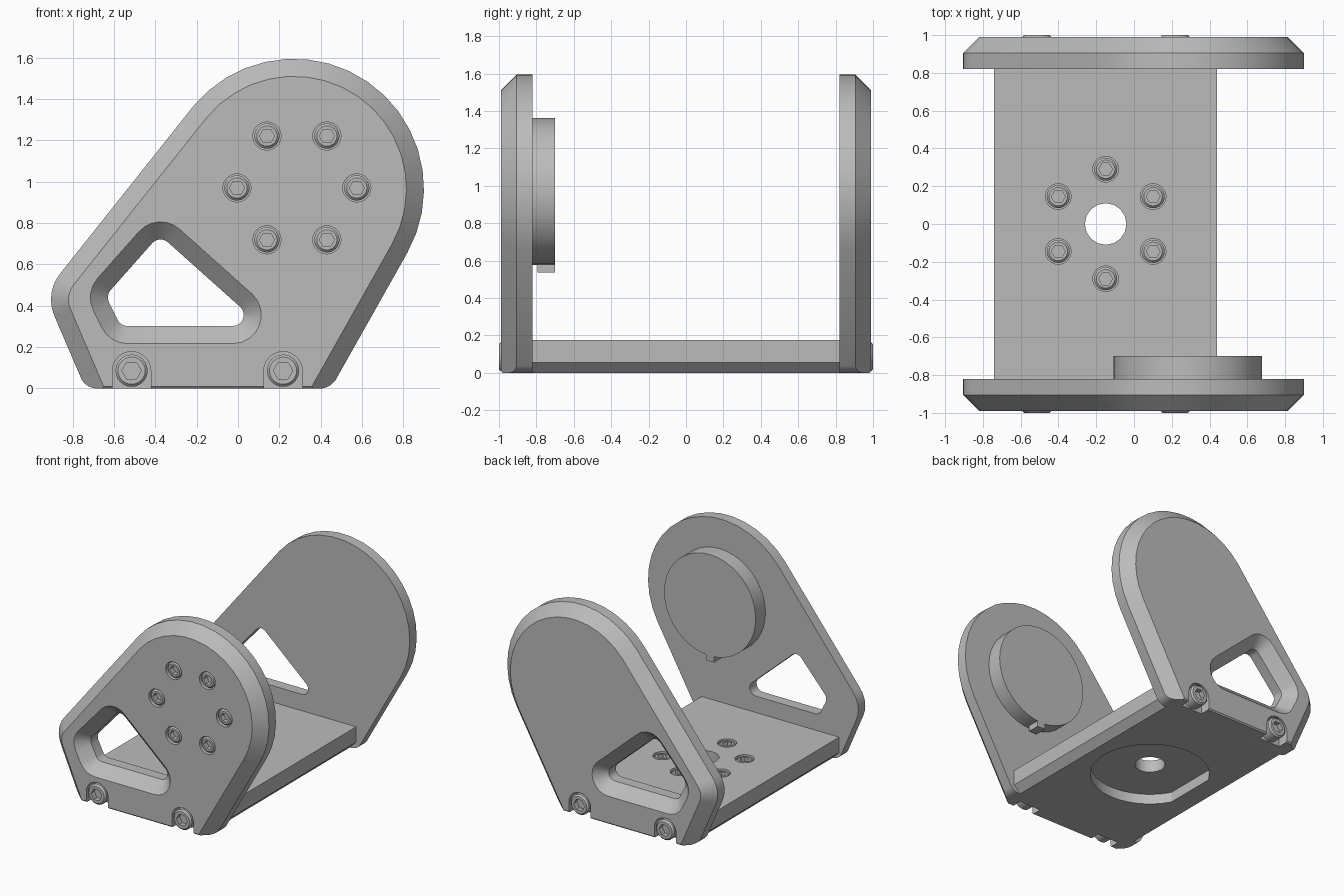
import bpy, bmesh
from math import sin, cos, tan, pi, radians
from mathutils import Matrix, Vector

cube = bpy.data.objects.get("Cube")
if cube:
    bpy.data.objects.remove(cube, do_unlink=True)

GREY = (0.5, 0.5, 0.5, 1)
metal = bpy.data.materials.new("grey metal")
metal.use_nodes = True
metal.diffuse_color = GREY
for node in metal.node_tree.nodes:
    if node.type == 'BSDF_PRINCIPLED':
        node.inputs["Base Color"].default_value = GREY


def side(s):
    """Frame with u along x, v along z and height along s * y."""
    return Matrix(((1, 0, 0, 0), (0, 0, s, 0), (0, 1, 0, 0), (0, 0, 0, 1)))


FLAT = Matrix.Identity(4)


def arc(cx, cy, r, a0, a1, n):
    steps = [radians(a0 + (a1 - a0) * i / n) for i in range(n + 1)]
    return [(cx + r * cos(a), cy + r * sin(a)) for a in steps]


def circle(cx, cy, r, n=24):
    return arc(cx, cy, r, 0, 360, n)[:-1]


def hexagon(cx, cy, r, n=24):
    """Hexagon with as many points as a circle, so the two can be lofted."""
    pts = []
    for i in range(n):
        a = 2 * pi * i / n
        k = r * cos(pi / 6) / cos(a % (pi / 3) - pi / 6)
        pts.append((cx + k * cos(a), cy + k * sin(a)))
    return pts


def loft(name, rings, frame, planes=()):
    """Join stacked loops, cap both ends, then trim by planes."""
    bm = bmesh.new()
    loops = [[bm.verts.new(frame @ Vector((u, v, h))) for u, v in pts] for pts, h in rings]
    for a, b in zip(loops, loops[1:]):
        for i in range(len(a)):
            j = (i + 1) % len(a)
            bm.faces.new((a[i], a[j], b[j], b[i]))
    bm.faces.new(loops[0])
    bm.faces.new(loops[-1])
    for co, no in planes:
        geom = bm.verts[:] + bm.edges[:] + bm.faces[:]
        cut = bmesh.ops.bisect_plane(bm, geom=geom, plane_co=co, plane_no=no, clear_outer=True)
        edges = [e for e in cut["geom_cut"] if isinstance(e, bmesh.types.BMEdge)]
        if edges:
            bmesh.ops.edgeloop_fill(bm, edges=edges)
    bmesh.ops.recalc_face_normals(bm, faces=bm.faces[:])
    mesh = bpy.data.meshes.new(name)
    bm.to_mesh(mesh)
    bm.free()
    mesh.materials.append(metal)
    obj = bpy.data.objects.new(name, mesh)
    bpy.context.collection.objects.link(obj)
    return obj


def activate(obj):
    bpy.ops.object.select_all(action='DESELECT')
    obj.select_set(True)
    bpy.context.view_layer.objects.active = obj


def carve(obj, cutters):
    activate(obj)
    for c in cutters:
        c.hide_render = True
        mod = obj.modifiers.new("cut", 'BOOLEAN')
        mod.operation = 'DIFFERENCE'
        mod.solver = 'EXACT'
        mod.object = c
        bpy.ops.object.modifier_apply(modifier=mod.name)
        bpy.data.objects.remove(c, do_unlink=True)


def smooth(obj):
    activate(obj)
    bpy.ops.object.shade_smooth_by_angle(angle=radians(28))


def bolt(name, u, v, r, low, top, frame):
    """Socket-head bolt with a hexagonal recess."""
    rings = [(circle(u, v, r), low), (circle(u, v, r), top - 0.012),
             (circle(u, v, r - 0.012), top), (hexagon(u, v, r * 0.6), top),
             (hexagon(u, v, r * 0.6), top - 0.04)]
    smooth(loft(name, rings, frame))


def bolt_circle(cx, cy, start):
    return [(cx + 0.29 * cos(radians(start + 60 * i)),
             cy + 0.29 * sin(radians(start + 60 * i))) for i in range(6)]


# Side plate outline, inset by d; the straight sides run below the floor
RIGHT, SLOPE, LEFT = -29.4, 140.5, 203.2


def plate_outline(d):
    big = arc(0.27, 0.965, 0.63 - d, RIGHT, SLOPE, 18)
    small = arc(-0.705, 0.43, 0.2 - d, SLOPE, LEFT, 6)
    ra, la = radians(RIGHT), radians(LEFT)
    foot_r = (big[0][0] + 1.1 * sin(ra), big[0][1] - 1.1 * cos(ra))
    foot_l = (small[-1][0] - 0.7 * sin(la), small[-1][1] + 0.7 * cos(la))
    return [foot_r] + big + small + [foot_l]


def window_outline(d):
    r = 0.053 + d
    return (arc(-0.025, 0.355, r, -90, 48, 8) + arc(-0.375, 0.668, r, 48, 138.3, 6)
            + arc(-0.577, 0.44, r, 138.3, 206.6, 4) + arc(-0.535, 0.355, r, 206.6, 270, 4))


FOOT_X = (-0.515, 0.218)
FACE_BOLTS = bolt_circle(0.285, 0.97, 0)

for s, label in ((-1, "front"), (1, "back")):
    frame = side(s)
    # Trim planes: floor, a fine lower bevel and the rounded bottom corners
    planes = [((0, 0, 0), (0, 0, -1)), ((0, s * 0.99, 0.01), (0, s, -1))]
    for cx, angles in ((0.396, (-75, -60, -45)), (-0.68, (-106, -123, -140))):
        for a in angles:
            n = Vector((cos(radians(a)), 0, sin(radians(a))))
            planes.append((Vector((cx, 0, 0.09)) + n * 0.09, n))
    plate = loft(label + "_side_plate", [(plate_outline(0), 0.82), (plate_outline(0), 0.905),
                                         (plate_outline(0.085), 0.99)], frame, planes)
    # Bevelled window and bolt slots
    cutters = [loft("window_cutter", [(window_outline(0), 0.8), (window_outline(0), 0.905),
                                      (window_outline(0.1), 1.005)], frame)]
    for x in FOOT_X:
        slot = arc(x, 0.085, 0.093, 0, 180, 14) + [(x - 0.093, -0.1), (x + 0.093, -0.1)]
        cutters.append(loft("slot_cutter", [(slot, 0.905), (slot, 1.05)], frame))
    if s < 0:
        for u, v in FACE_BOLTS:
            hole = circle(u, v, 0.068)
            cutters.append(loft("bore_cutter", [(hole, 0.93), (hole, 1.05)], frame))
    carve(plate, cutters)
    smooth(plate)
    for x in FOOT_X:
        bolt(label + "_foot_bolt", x, 0.086, 0.078, 0.9, 1.0, frame)

for u, v in FACE_BOLTS:
    bolt("face_bolt", u, v, 0.061, 0.925, 0.984, side(-1))

# Round boss with a small locating tab, inside the front plate
ring = circle(0.285, 0.97, 0.393, 40)
smooth(loft("round_boss", [(ring, 0.82), (ring, 0.70)], side(-1)))
tab = [(0.25, 0.535), (0.32, 0.535), (0.32, 0.62), (0.25, 0.62)]
loft("locating_tab", [(tab, 0.795), (tab, 0.70)], side(-1))

# Base plate with bevelled lower edges, a D-shaped recess and a centre hole
profile = [(-0.685, 0), (0.385, 0), (0.44, 0.055), (0.44, 0.175), (-0.74, 0.175), (-0.74, 0.055)]
base = loft("base_plate", [(profile, -0.82), (profile, 0.82)], side(1))
recess = arc(-0.15, 0, 0.43, -151, 151, 36)
centre = circle(-0.15, 0, 0.11, 16)
BASE_BOLTS = bolt_circle(-0.15, 0, 30)
cutters = [loft("recess_cutter", [(recess, -0.05), (recess, 0.08)], FLAT),
           loft("hole_cutter", [(centre, -0.06), (centre, 0.3)], FLAT)]
for u, v in BASE_BOLTS:
    hole = circle(u, v, 0.068)
    cutters.append(loft("bore_cutter", [(hole, 0.115), (hole, 0.25)], FLAT))
carve(base, cutters)
smooth(base)
for u, v in BASE_BOLTS:
    bolt("base_bolt", u, v, 0.061, 0.11, 0.169, FLAT)
